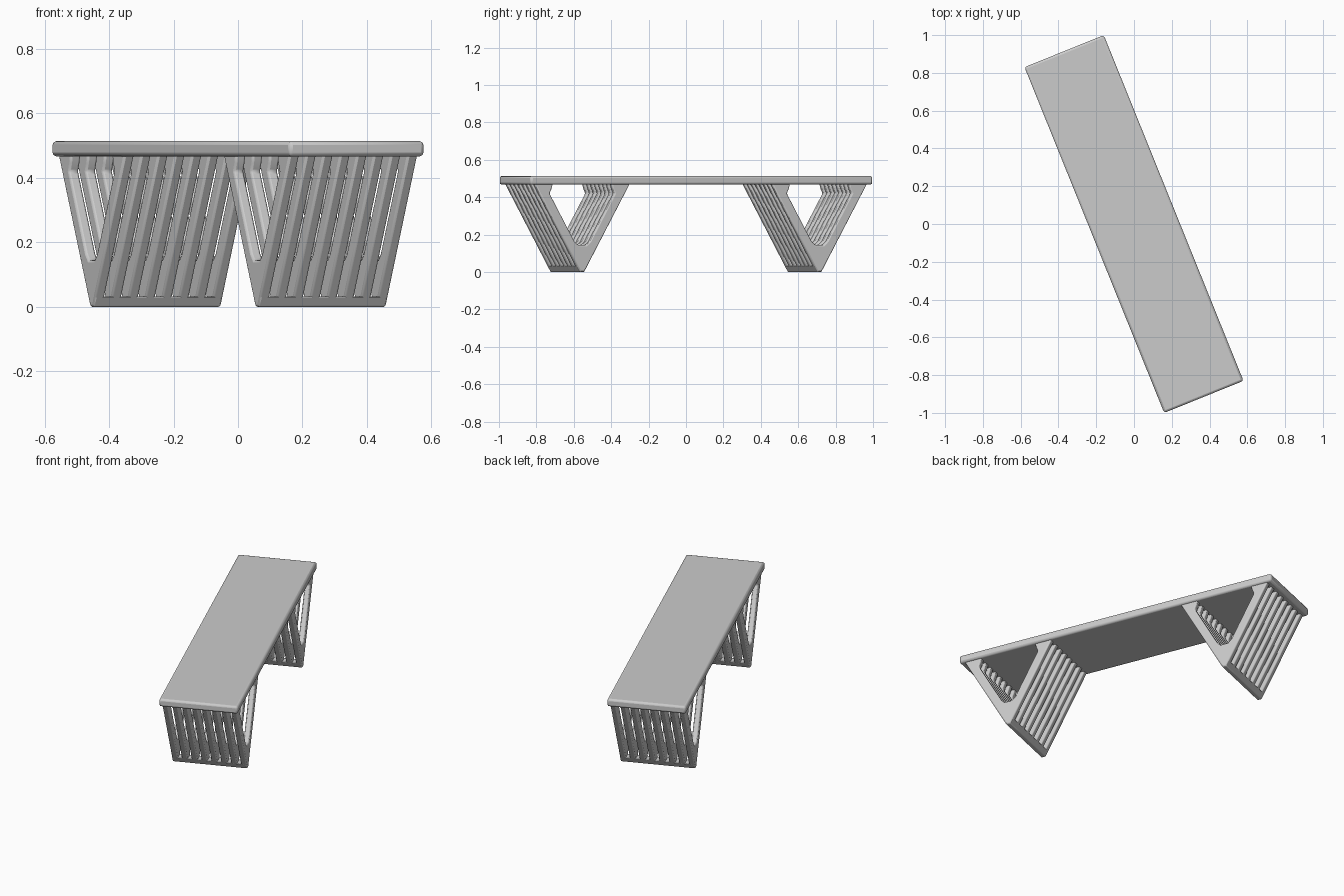
import bpy, bmesh
from math import radians
from mathutils import Matrix

if "Cube" in bpy.data.objects:
    bpy.data.objects.remove(bpy.data.objects["Cube"])

TURN = Matrix.Rotation(radians(22), 4, 'Z')   # bench lies diagonally in plan


def finish(name, bm, bevel):
    bmesh.ops.recalc_face_normals(bm, faces=bm.faces)
    mesh = bpy.data.meshes.new(name)
    bm.to_mesh(mesh)
    bm.free()
    ob = bpy.data.objects.new(name, mesh)
    bpy.context.collection.objects.link(ob)
    ob.matrix_world = TURN
    mod = ob.modifiers.new("rounded_edges", 'BEVEL')
    mod.width = bevel
    mod.segments = 2
    mod.limit_method = 'ANGLE'
    mod.angle_limit = radians(40)
    bpy.ops.object.select_all(action='DESELECT')
    ob.select_set(True)
    bpy.context.view_layer.objects.active = ob
    bpy.ops.object.shade_smooth_by_angle(angle=radians(40))
    return ob


def extrude_profile(bm, profile, x0, x1, y):
    """Extrude a (y, z) outline across the bench width."""
    face = bm.faces.new([bm.verts.new((x0, y + p, z)) for p, z in profile])
    out = bmesh.ops.extrude_face_region(bm, geom=[face])
    for v in out["geom"]:
        if isinstance(v, bmesh.types.BMVert):
            v.co.x = x1


# Long seat board
bm = bmesh.new()
bmesh.ops.create_cube(bm, size=1)
bmesh.ops.scale(bm, vec=(0.453, 1.974, 0.047), verts=bm.verts)
bmesh.ops.translate(bm, vec=(0, 0, 0.4905), verts=bm.verts)
finish("seat_board", bm, 0.012)

# V-shaped rib outline: right half, mirrored to the left
outer = [(0.012, 0.0), (0.277, 0.475)]
inner = [(0.168, 0.475), (0.176, 0.445), (0.187, 0.42), (0.045, 0.165), (0.024, 0.145)]
half = outer + inner
rib = half + [(-y, z) for y, z in reversed(half)]
foot = [(0.012, 0.0), (0.030, 0.032), (-0.030, 0.032), (-0.012, 0.0)]

COUNT, WIDTH, RIB = 8, 0.43, 0.034
pitch = (WIDTH - RIB) / (COUNT - 1)

# Slatted V legs and the foot bars joining their ribs
for side, y in (("front", -0.684), ("back", 0.684)):
    bm = bmesh.new()
    for i in range(COUNT):
        x = -WIDTH / 2 + i * pitch
        extrude_profile(bm, rib, x, x + RIB, y)
    finish(side + "_leg_slats", bm, 0.007)

    bm = bmesh.new()
    extrude_profile(bm, foot, -WIDTH / 2 + 0.003, WIDTH / 2 - 0.003, y)
    finish(side + "_foot_bar", bm, 0.004)
